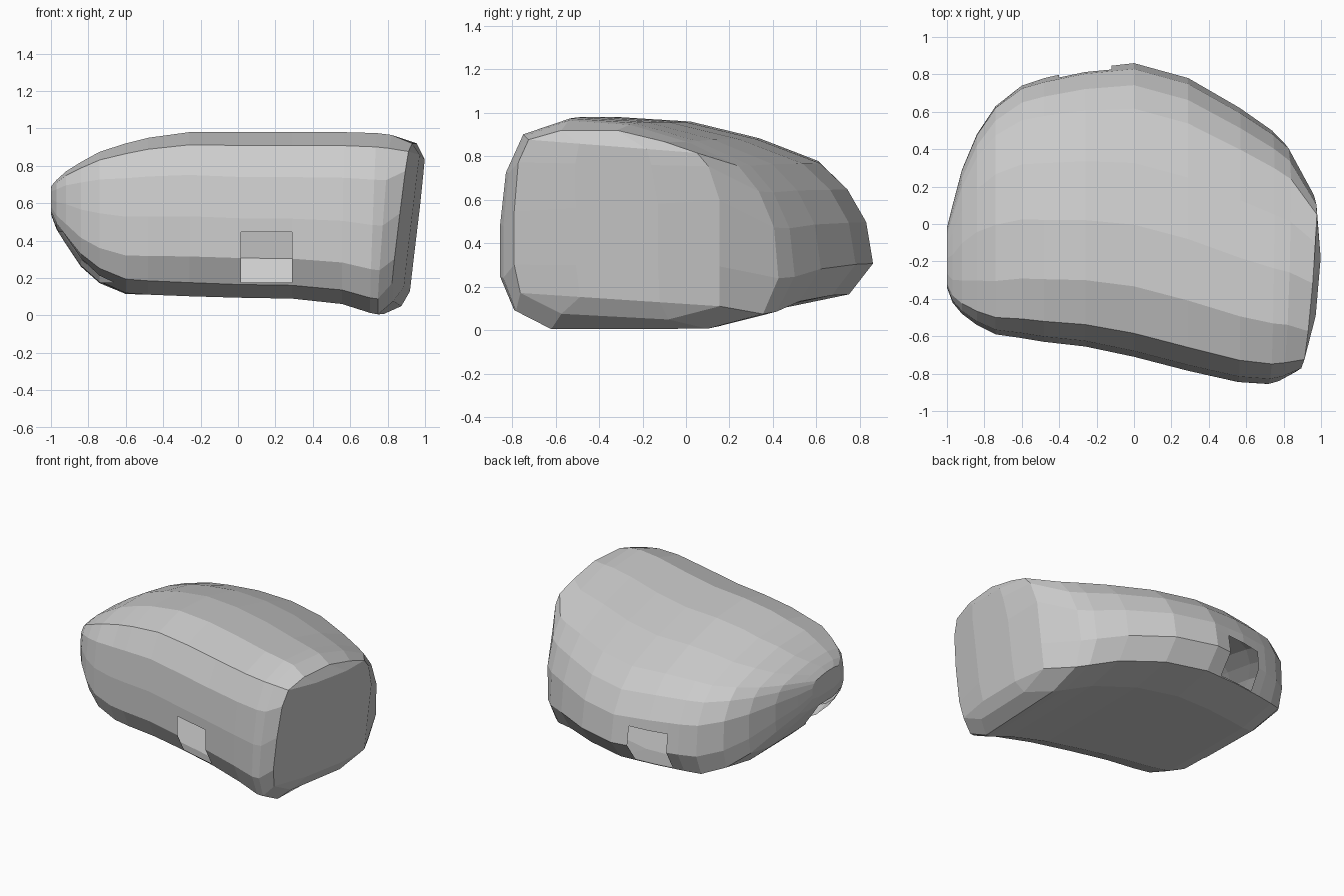
import bpy, bmesh
from mathutils import Vector

if "Cube" in bpy.data.objects:
    bpy.data.objects.remove(bpy.data.objects["Cube"])

# Normalised (depth, height) cross-sections: middle of the shell and right end
MID = [(0, .24), (0, .48), (.02, .73), (.08, .92), (.24, 1), (.45, .975), (.66, .885), (.845, .76),
       (.925, .625), (.98, .455), (1, .24), (.93, .08), (.74, .01), (.16, 0), (.05, .08)]
END = [(0, .29), (0, .57), (.02, .83), (.07, .95), (.23, 1), (.5, 1), (.73, .94), (.89, .88),
       (.945, .81), (1, .63), (1, .28), (1, .07), (.75, 0), (.23, .03), (.03, .14)]

# Stations: x, front y, back y, bottom z, top z, blend to END, end lean
STATIONS = [
    (-1.0, -.34, -.02, .54, .69, .8, 0),
    (-.97, -.42, .10, .46, .725, .8, 0),
    (-.92, -.48, .29, .38, .77, .8, 0),
    (-.84, -.54, .48, .26, .82, .75, 0),
    (-.74, -.59, .63, .17, .875, .6, 0),
    (-.60, -.61, .74, .11, .92, .4, 0),
    (-.48, -.63, .78, .105, .95, .25, 0),
    (-.26, -.655, .83, .10, .98, .1, 0),
    (0, -.71, .86, .095, .98, 0, 0),
    (.29, -.785, .78, .09, .98, 0, 0),
    (.56, -.845, .62, .06, .98, .05, .1),
    (.72, -.855, .50, .01, .975, .12, .3),
    (.775, -.84, .425, .0, .965, .2, .6),
    (.86, -.79, .155, .05, .92, 1, 1),
]


def section(x, yf, yb, zb, zt, blend, lean):
    pts = []
    for (a, b), (c, d) in zip(MID, END):
        u, v = a + (c - a) * blend, b + (d - b) * blend
        y, z = yf + u * (yb - yf), zb + v * (zt - zb)
        pts.append(Vector((x + lean * (.12 * (z - .5) + .09 * u), y, z)))
    return pts


# Thin hollow shell lofted along x
bm = bmesh.new()
loops = [[bm.verts.new(p) for p in section(*s)] for s in STATIONS]
n = len(MID)
for r0, r1 in zip(loops, loops[1:]):
    for i in range(n):
        j = (i + 1) % n
        bm.faces.new((r0[i], r0[j], r1[j], r1[i]))
bm.faces.new(loops[0])

# Right end panel: front-to-back strips with a slight bulge
e = loops[-1]
rows = []
for f, b in ((3, 7), (2, 8), (1, 9), (0, 10), (14, 11)):
    mids = [bm.verts.new(e[f].co.lerp(e[b].co, t) + Vector((.04, 0, 0))) for t in (.3, .7)]
    rows.append([e[f], *mids, e[b]])
for a, b in zip(rows, rows[1:]):
    for k in range(3):
        bm.faces.new((a[k], a[k + 1], b[k + 1], b[k]))
t, b = rows[0], rows[-1]
for f in ((t[0], e[4], t[1]), (e[4], e[5], t[2], t[1]), (e[5], e[6], t[3], t[2]),
          (b[0], b[1], e[13]), (b[1], b[2], e[12], e[13]), (b[2], b[3], e[12])):
    bm.faces.new(f)
bmesh.ops.recalc_face_normals(bm, faces=bm.faces)


# Three rectangular openings through the thin wall
def cut_opening(lo, hi):
    lo, hi = Vector(lo), Vector(hi)

    def near(face):
        return all(max(v.co[a] for v in face.verts) > lo[a] and
                   min(v.co[a] for v in face.verts) < hi[a] for a in range(3))

    for axis in range(3):
        for corner in (lo, hi):
            faces = [f for f in bm.faces if near(f)]
            geom = faces + list({x for f in faces for x in (*f.verts, *f.edges)})
            normal = Vector([float(a == axis) for a in range(3)])
            bmesh.ops.bisect_plane(bm, geom=geom, dist=1e-5, plane_co=corner, plane_no=normal)
    inside = [f for f in bm.faces
              if all(lo[a] < f.calc_center_median()[a] < hi[a] for a in range(3))]
    bmesh.ops.delete(bm, geom=inside, context='FACES')


cut_opening((.015, -1.1, .175), (.288, -.4, .445))
cut_opening((-.40, .5, .175), (-.12, 1.1, .445))
cut_opening((-1.2, -.43, .175), (-.6, -.15, .445))

mesh = bpy.data.meshes.new("shell")
bm.to_mesh(mesh)
bm.free()
shell = bpy.data.objects.new("shell", mesh)
bpy.context.collection.objects.link(shell)
